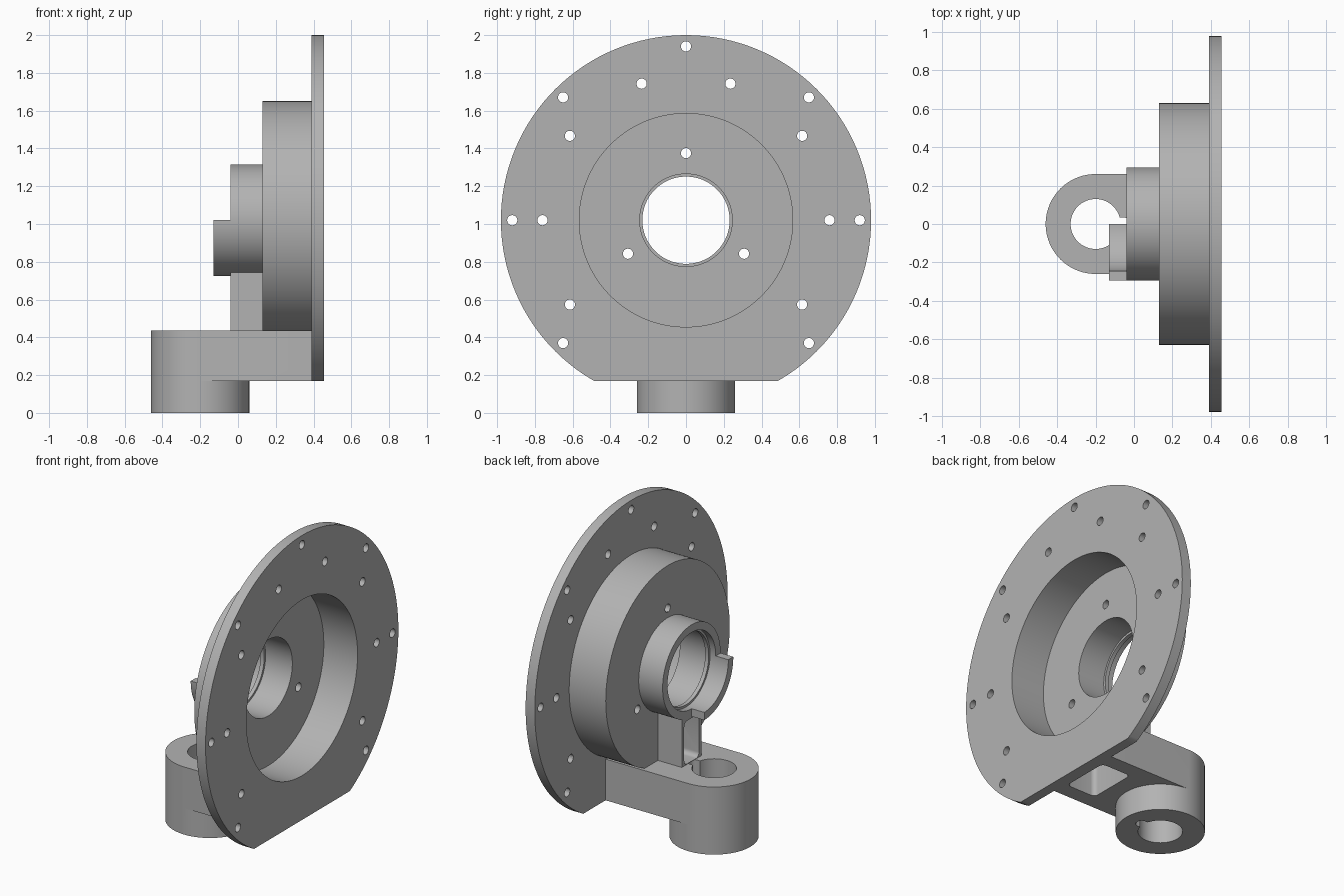
import bpy
import bmesh
import math
from mathutils import Matrix, Vector

cube = bpy.data.objects.get("Cube")
if cube:
    bpy.data.objects.remove(cube, do_unlink=True)

AXIS_Z = 1.02          # height of the main bore axis
BOSS_X = -0.2          # centre of the clamp boss
SEGS = 128

grey = bpy.data.materials.new("machined_grey")
grey.use_nodes = True
colour = (0.45, 0.45, 0.45, 1)
grey.diffuse_color = colour
grey.node_tree.nodes["Principled BSDF"].inputs["Base Color"].default_value = colour


def finish(name, bm):
    bmesh.ops.recalc_face_normals(bm, faces=bm.faces)
    mesh = bpy.data.meshes.new(name)
    bm.to_mesh(mesh)
    bm.free()
    ob = bpy.data.objects.new(name, mesh)
    bpy.context.collection.objects.link(ob)
    ob.data.materials.append(grey)
    return ob


def box(name, x, y, z, round_axis=None, radius=0.03):
    bm = bmesh.new()
    bmesh.ops.create_cube(bm, size=1)
    for v in bm.verts:
        for i, (lo, hi) in enumerate((x, y, z)):
            v.co[i] = lo if v.co[i] < 0 else hi
    if round_axis is not None:
        edges = [e for e in bm.edges
                 if abs((e.verts[0].co - e.verts[1].co).normalized()[round_axis]) > 0.9]
        bmesh.ops.bevel(bm, geom=edges, offset=radius, segments=6,
                        profile=0.5, affect='EDGES')
    return finish(name, bm)


def cylinder(name, centre, radius, length, axis='Z', segs=96):
    bm = bmesh.new()
    turn = Matrix.Rotation(math.pi / 2, 4, 'Y') if axis == 'X' else Matrix()
    bmesh.ops.create_cone(bm, cap_ends=True, segments=segs, radius1=radius,
                          radius2=radius, depth=length,
                          matrix=Matrix.Translation(centre) @ turn)
    return finish(name, bm)


def lathe(name, profile):
    """Turn a closed (x, radius) profile around the main axis."""
    bm = bmesh.new()
    rings = []
    for i in range(SEGS):
        a = 2 * math.pi * i / SEGS
        rings.append([bm.verts.new((x, r * math.cos(a), AXIS_Z + r * math.sin(a)))
                      for x, r in profile])
    n = len(profile)
    for i in range(SEGS):
        a, b = rings[i], rings[(i + 1) % SEGS]
        for j in range(n):
            k = (j + 1) % n
            bm.faces.new((a[j], a[k], b[k], b[j]))
    return finish(name, bm)


def combine(target, other, operation):
    mod = target.modifiers.new(operation.lower(), 'BOOLEAN')
    mod.operation = operation
    mod.solver = 'EXACT'
    mod.object = other
    bpy.context.view_layer.objects.active = target
    bpy.ops.object.modifier_apply(modifier=mod.name)
    bpy.data.objects.remove(other, do_unlink=True)


# Turned body: flange, hollow drum and stepped hub bore
body = lathe("flange_housing", [
    (0.455, 0.98), (0.39, 0.98), (0.39, 0.63), (0.13, 0.63), (0.13, 0.295),
    (-0.04, 0.295), (-0.04, 0.245), (0.0, 0.245), (0.0, 0.231), (0.025, 0.231),
    (0.025, 0.245), (0.215, 0.245), (0.215, 0.565), (0.455, 0.565)])
combine(body, box("flat_cut", (0, 1), (-1, 1), (-0.5, 0.17)), 'DIFFERENCE')

# Quarter-ring tab on the hub end
tab = lathe("hub_tab", [(-0.13, 0.295), (-0.13, 0.245), (-0.03, 0.245), (-0.03, 0.295)])
combine(tab, box("quarter", (-0.3, 0.1), (-0.5, 0), (0.5, AXIS_Z)), 'INTERSECT')
combine(body, tab, 'UNION')

# Clamp arm with its round boss and underside pocket
arm = box("arm", (BOSS_X, 0.4), (-0.26, 0.26), (0.17, 0.435))
combine(arm, cylinder("boss", (BOSS_X, 0, 0.2175), 0.26, 0.435), 'UNION')
combine(arm, box("arm_pocket", (0.165, 0.375), (-0.16, 0.16), (0, 0.37), 2), 'DIFFERENCE')

# Ribbed column joining hub and arm
column = box("column", (-0.04, 0.14), (-0.1, 0.1), (0.42, 0.76))
combine(column, box("column_pocket", (-0.1, 0.13), (-0.075, 0.075), (0.437, 0.715), 0),
        'DIFFERENCE')
combine(body, arm, 'UNION')
combine(body, column, 'UNION')

# Boss bore and keyway
combine(body, cylinder("boss_bore", (BOSS_X, 0, 0.2), 0.13, 0.6), 'DIFFERENCE')
combine(body, box("keyway", (BOSS_X, -0.025), (-0.035, 0.035), (-0.1, 0.436), 2),
        'DIFFERENCE')

# Bolt holes: two flange circles and one on the drum floor
circles = [(0.92, 0.42, (0, 45, 90, 135, 180, 225, 315)),
           (0.76, 0.42, (0, 36, 72, 108, 144, 180, 216, 324)),
           (0.355, 0.17, (90, 210, 330))]
for radius, x, angles in circles:
    for degrees in angles:
        a = math.radians(degrees)
        centre = Vector((x, radius * math.cos(a), AXIS_Z + radius * math.sin(a)))
        combine(body, cylinder("bolt_hole", centre, 0.027, 0.2, 'X', 24), 'DIFFERENCE')

# Smooth the round walls, keep machined edges crisp
bpy.ops.object.select_all(action='DESELECT')
body.select_set(True)
bpy.context.view_layer.objects.active = body
bpy.ops.object.shade_smooth_by_angle(angle=math.radians(30))
